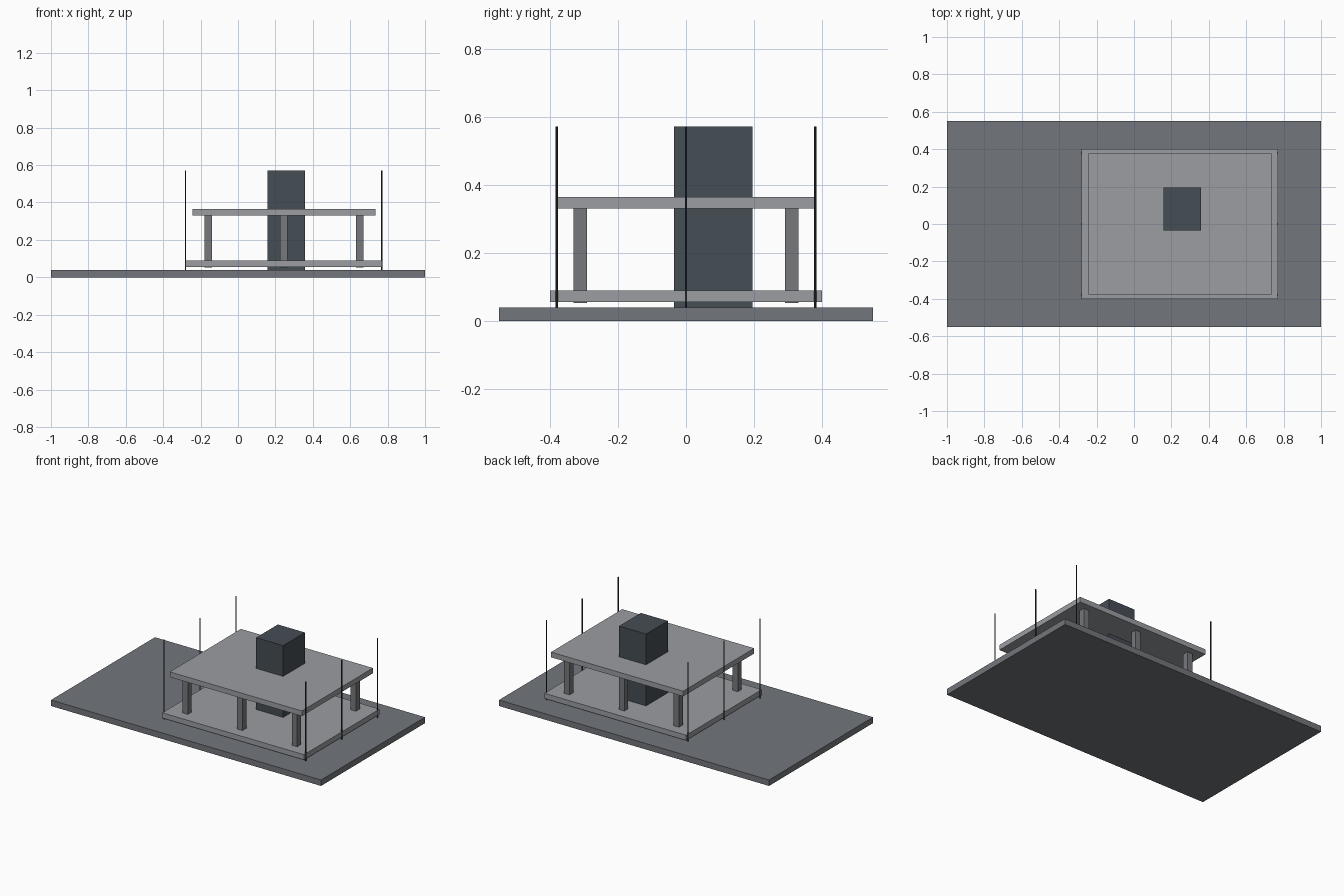
import bpy
import bmesh
from mathutils import Matrix

if "Cube" in bpy.data.objects:
    bpy.data.objects.remove(bpy.data.objects["Cube"])


def finish(name, bm):
    mesh = bpy.data.meshes.new(name)
    bm.to_mesh(mesh)
    bm.free()
    obj = bpy.data.objects.new(name, mesh)
    bpy.context.collection.objects.link(obj)
    return obj


def colour(obj, material):
    obj.data.materials.append(material)


def material(name, rgb):
    mat = bpy.data.materials.new(name)
    mat.diffuse_color = (*rgb, 1)
    mat.use_nodes = True
    mat.node_tree.nodes["Principled BSDF"].inputs["Base Color"].default_value = mat.diffuse_color
    return mat


def box(name, x, y, z, mat):
    """Box spanning the (min, max) range on each axis."""
    bm = bmesh.new()
    bmesh.ops.create_cube(bm, size=1)
    for v in bm.verts:
        v.co = [r[0] if c < 0 else r[1] for c, r in zip(v.co, (x, y, z))]
    colour(finish(name, bm), mat)


def rod(name, x, y, z, radius, mat):
    bm = bmesh.new()
    centre = Matrix.Translation((x, y, (z[0] + z[1]) / 2))
    bmesh.ops.create_cone(bm, cap_ends=True, segments=8, radius1=radius,
                          radius2=radius, depth=z[1] - z[0], matrix=centre)
    colour(finish(name, bm), mat)


ground_grey = material("ground_grey", (0.17, 0.18, 0.2))
slab_grey = material("slab_grey", (0.33, 0.34, 0.36))
column_grey = material("column_grey", (0.18, 0.19, 0.2))
core_slate = material("core_slate", (0.06, 0.075, 0.09))
rod_dark = material("rod_dark", (0.03, 0.035, 0.04))

# Site plate and the two floor slabs
box("base_plate", (-1, 1), (-0.55, 0.55), (0, 0.04), ground_grey)
box("lower_slab", (-0.281, 0.769), (-0.4, 0.4), (0.055, 0.09), slab_grey)
box("upper_slab", (-0.242, 0.736), (-0.376, 0.376), (0.33, 0.365), slab_grey)

# Service core through both slabs
box("core", (0.159, 0.359), (-0.035, 0.195), (0.04, 0.571), core_slate)

# Columns: three along each long side
MID = 0.245
for i in (-1, 0, 1):
    for side, label in ((-1, "front"), (1, "back")):
        cx, cy = MID + i * 0.405, side * 0.311
        box(f"{label}_column_{i + 2}", (cx - 0.02, cx + 0.02),
            (cy - 0.02, cy + 0.02), (0.052, 0.33), column_grey)

# Slim rods: three at each end of the lower slab
for x, label in ((-0.281, "left"), (0.768, "right")):
    for i in (-1, 0, 1):
        rod(f"{label}_rod_{i + 2}", x, i * 0.38, (0.04, 0.571), 0.0035, rod_dark)
